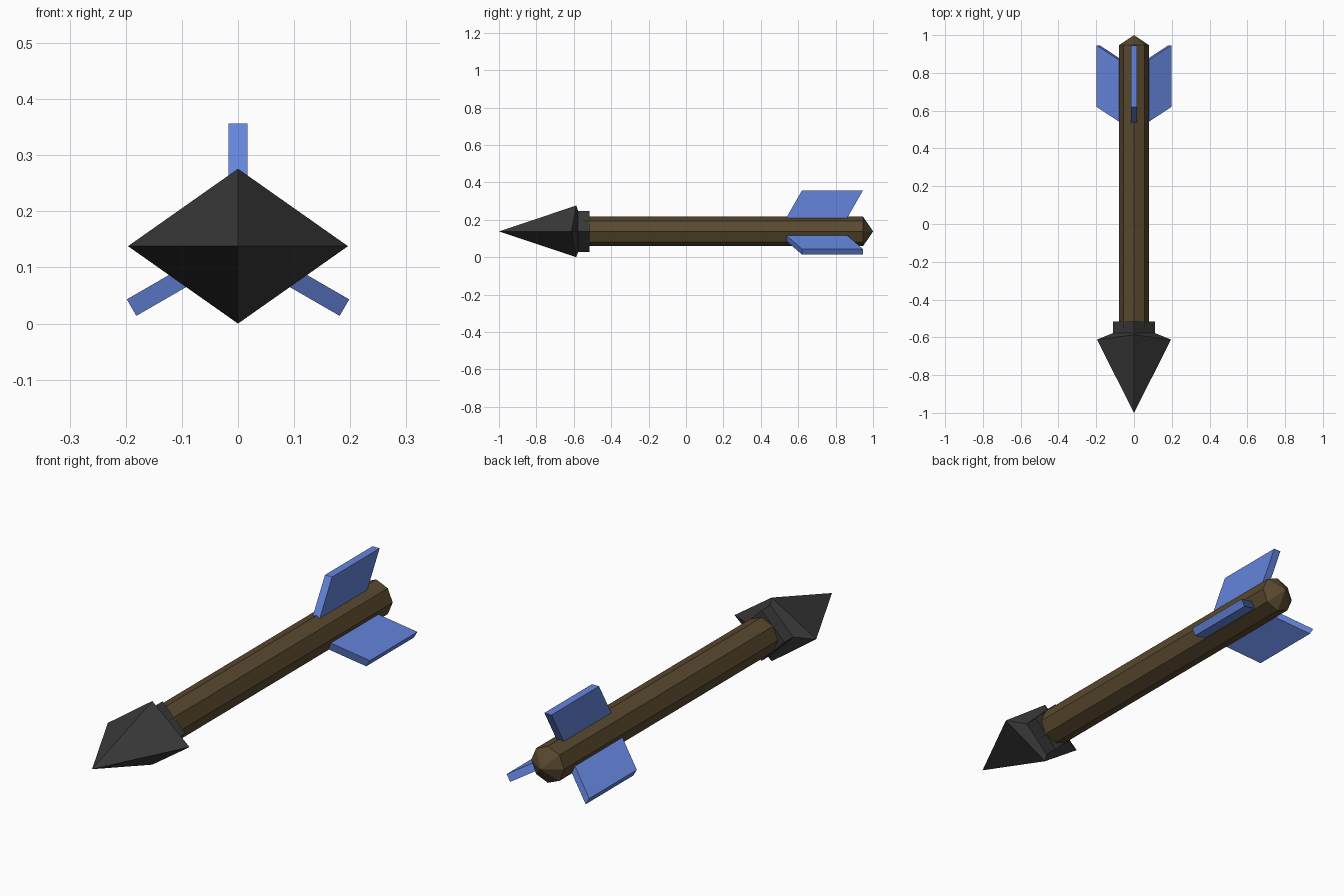
import bpy, bmesh, math
from mathutils import Matrix

if "Cube" in bpy.data.objects:
    bpy.data.objects.remove(bpy.data.objects["Cube"])

ZC = 0.138  # height of the arrow's axis


def material(name, rgb):
    m = bpy.data.materials.new(name)
    m.diffuse_color = (*rgb, 1)
    m.use_nodes = True
    m.node_tree.nodes["Principled BSDF"].inputs["Base Color"].default_value = m.diffuse_color
    return m


def finish(name, bm, mat):
    bmesh.ops.recalc_face_normals(bm, faces=bm.faces)
    me = bpy.data.meshes.new(name)
    bm.to_mesh(me)
    bm.free()
    me.materials.append(mat)
    ob = bpy.data.objects.new(name, me)
    ob.location.z = ZC
    bpy.context.collection.objects.link(ob)
    return ob


def loft(name, rings, sides, tip, mat):
    """Skin rings of points along y, capping the last ring and closing the first to a tip."""
    bm = bmesh.new()
    loops = [[bm.verts.new(p) for p in ring] for ring in rings]
    apex = bm.verts.new((0, tip, 0))
    for i in range(sides):
        j = (i + 1) % sides
        bm.faces.new((apex, loops[0][i], loops[0][j]))
        for a, b in zip(loops, loops[1:]):
            bm.faces.new((a[i], b[i], b[j], a[j]))
    bm.faces.new(loops[-1])
    return finish(name, bm, mat)


def ring(radius, y, sides):
    angles = [2 * math.pi * i / sides for i in range(sides)]
    return [(radius * math.cos(a), y, radius * math.sin(a)) for a in angles]


wood = material("wood", (0.1, 0.066, 0.028))
stone = material("dark_stone", (0.042, 0.042, 0.042))
feather = material("blue_feather", (0.13, 0.235, 0.72))

# Octagonal shaft with a pointed tail
loft("shaft", [ring(0.079, 0.947, 8), ring(0.079, -0.55, 8)], 8, 1.0, wood)

# Flattened four-sided head, stepping in to a diamond collar
widest = [(0.196, -0.612, 0), (0, -0.587, ZC), (-0.196, -0.612, 0), (0, -0.587, -ZC)]
loft("arrow_head", [widest, ring(0.11, -0.577, 4), ring(0.11, -0.517, 4)],
     4, -1.0, stone)

# Three swept fins around the tail
profile = [(0.532, 0.065), (0.62, 0.219), (0.946, 0.219), (0.858, 0.065)]
for k in range(3):
    bm = bmesh.new()
    face = bm.faces.new([bm.verts.new((-0.017, y, r)) for y, r in profile])
    out = bmesh.ops.extrude_face_region(bm, geom=[face])
    verts = [v for v in out["geom"] if isinstance(v, bmesh.types.BMVert)]
    bmesh.ops.translate(bm, verts=verts, vec=(0.034, 0, 0))
    bm.transform(Matrix.Rotation(math.radians(120 * k), 4, 'Y'))
    finish(f"fin_{k + 1}", bm, feather)
